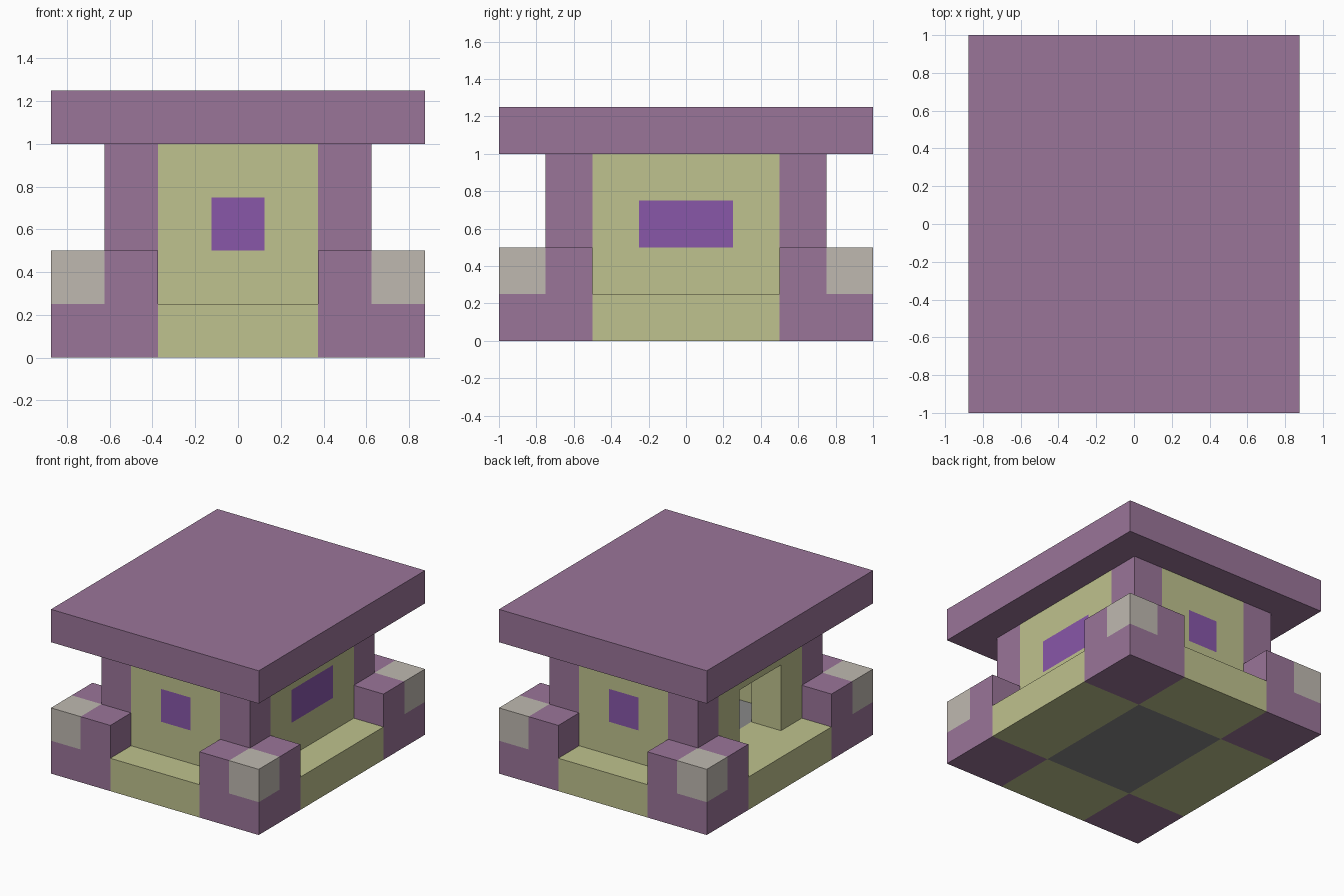
import bpy
import bmesh
from mathutils import Vector

cube = bpy.data.objects.get("Cube")
if cube:
    bpy.data.objects.remove(cube, do_unlink=True)

U = 0.25  # building block size; all parts sit on this grid


def material(name, rgb):
    linear = [((c / 255 + 0.055) / 1.055) ** 2.4 for c in rgb] + [1.0]
    mat = bpy.data.materials.new(name)
    mat.use_nodes = True
    mat.diffuse_color = linear
    mat.node_tree.nodes["Principled BSDF"].inputs["Base Color"].default_value = linear
    return mat


PURPLE = material("mauve stone", (154, 117, 153))
CREAM = material("pale yellow brick", (191, 194, 142))
GLASS = material("violet glass", (136, 87, 169))
TIP = material("pale grey stone", (191, 185, 176))
GREY = material("grey floor", (136, 136, 136))


def part(name, mat, boxes):
    """Make one object from boxes given as x, y and z ranges in blocks."""
    bm = bmesh.new()
    for ranges in boxes:
        verts = bmesh.ops.create_cube(bm, size=1)["verts"]
        lo = Vector(min(r) for r in ranges) * U
        hi = Vector(max(r) for r in ranges) * U
        for v in verts:
            v.co = Vector((lo[i] + hi[i]) / 2 + v.co[i] * (hi[i] - lo[i]) for i in range(3))
    mesh = bpy.data.meshes.new(name)
    bm.to_mesh(mesh)
    bm.free()
    mesh.materials.append(mat)
    obj = bpy.data.objects.new(name, mesh)
    bpy.context.collection.objects.link(obj)
    return obj


def wall(name, place, half, gap, bottom, top):
    """Wall with an opening; place turns (along, height) into box ranges."""
    pieces = [place((-half, -gap), (1, 4)), place((gap, half), (1, 4)),
              place((-gap, gap), (top, 4))]
    if bottom > 1:
        pieces.append(place((-gap, gap), (1, bottom)))
    part(name + "_wall", CREAM, pieces)
    if bottom > 1:
        part(name + "_window", GLASS, [place((-gap, gap), (bottom, top))])


# Floor and roof
part("inner_floor", GREY, [((-1.5, 1.5), (-2, 2), (0, 1))])
part("roof_slab", PURPLE, [((-3.5, 3.5), (-4, 4), (4, 5))])

# Corner blocks with pale tips, and the posts that rise from them
for sx, side in ((1, "left"), (-1, "right")):
    for sy, end in ((-1, "front"), (1, "back")):
        def corner(x, y, z):
            return ([sx * a for a in x], [sy * b for b in y], z)
        tag = f"{end}_{side}"
        part(tag + "_corner_block", PURPLE, [
            corner((1.5, 3.5), (2, 4), (0, 1)),
            corner((1.5, 2.5), (2, 4), (1, 2)),
            corner((2.5, 3.5), (2, 3), (1, 2))])
        part(tag + "_corner_tip", TIP, [corner((2.5, 3.5), (3, 4), (1, 2))])
        part(tag + "_post", PURPLE, [corner((1.5, 2.5), (2, 3), (2, 4))])

# Front and back ledges and walls with small windows
for s, name in ((-1, "front"), (1, "back")):
    part(name + "_ledge", CREAM, [((-1.5, 1.5), (2 * s, 4 * s), (0, 1))])
    wall(name, lambda a, z: (a, (2 * s, 3 * s), z), 1.5, 0.5, 2, 3)

# Side ledges and walls: a wide window on one side, a doorway on the other
for s, name, bottom in ((1, "left", 2), (-1, "right", 1)):
    part(name + "_ledge", CREAM, [((1.5 * s, 3.5 * s), (-2, 2), (0, 1))])
    wall(name, lambda a, z: ((1.5 * s, 2.5 * s), a, z), 2, 1, bottom, 3)
